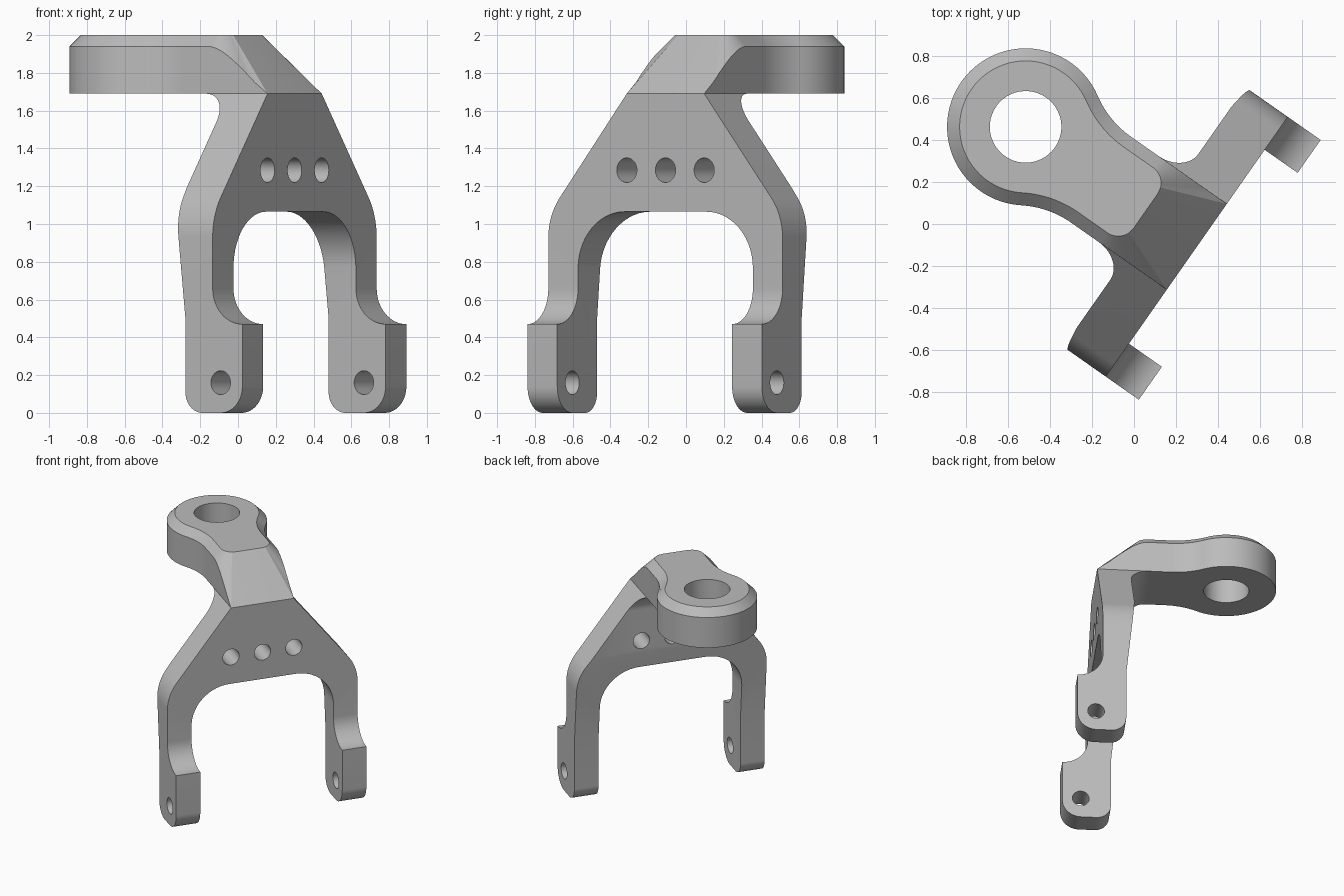
import bpy, bmesh
from math import radians, sin, cos, tan, atan2, hypot
from mathutils import Vector, Matrix

if "Cube" in bpy.data.objects:
    bpy.data.objects.remove(bpy.data.objects["Cube"])

grey = bpy.data.materials.new("plain_grey")
grey.use_nodes = True
grey.diffuse_color = (0.5, 0.5, 0.5, 1)
grey.node_tree.nodes["Principled BSDF"].inputs["Base Color"].default_value = (0.5, 0.5, 0.5, 1)

# The bracket is modelled square to its own axes, then turned on the spot
TURN = Matrix.Rotation(radians(55), 4, 'Z') @ Matrix.Translation((0.083, 0, 0))
SEAM, TOP = 1.69, 2.0


def make(name, bm):
    bmesh.ops.remove_doubles(bm, verts=bm.verts, dist=1e-5)
    bmesh.ops.recalc_face_normals(bm, faces=bm.faces)
    mesh = bpy.data.meshes.new(name)
    bm.to_mesh(mesh)
    bm.free()
    obj = bpy.data.objects.new(name, mesh)
    bpy.context.collection.objects.link(obj)
    mesh.materials.append(grey)
    return obj


def arc(cx, cy, r, a0, a1, n=16):
    steps = [radians(a0 + (a1 - a0) * i / n) for i in range(n + 1)]
    return [(cx + r * cos(a), cy + r * sin(a)) for a in steps]


def rounded(corners, n=14):
    """Polygon from (x, y, radius) corners with rounded corners."""
    out = []
    for i, (x, y, r) in enumerate(corners):
        p = Vector((x, y))
        if r == 0:
            out.append(p)
            continue
        a = (Vector(corners[i - 1][:2]) - p).normalized()
        b = (Vector(corners[(i + 1) % len(corners)][:2]) - p).normalized()
        half = a.angle(b) / 2
        centre = p + (a + b).normalized() * r / sin(half)
        start = p + a * r / tan(half) - centre
        end = p + b * r / tan(half) - centre
        turn = atan2(start.x * end.y - start.y * end.x, start.dot(end))
        for k in range(n + 1):
            out.append(centre + Matrix.Rotation(turn * k / n, 2) @ start)
    return out


def prism(name, points, place):
    """Extrude a profile; place(a, b, t) gives the 3D point, t from -1 to 1."""
    bm = bmesh.new()
    low = [bm.verts.new(place(a, b, -1)) for a, b in points]
    high = [bm.verts.new(place(a, b, 1)) for a, b in points]
    bm.faces.new(low)
    bm.faces.new(high)
    for i in range(len(low)):
        bm.faces.new((low[i - 1], low[i], high[i], high[i - 1]))
    return make(name, bm)


def across(a, b, t):
    return (t, a, b)


def through(a, b, t):
    return (a, t, b)


def combine(target, cutter, operation):
    cutter.hide_render = True
    mod = target.modifiers.new("cut", 'BOOLEAN')
    mod.operation, mod.solver, mod.object = operation, 'EXACT', cutter
    graph = bpy.context.evaluated_depsgraph_get()
    mesh = bpy.data.meshes.new_from_object(target.evaluated_get(graph))
    target.modifiers.clear()
    target.data = mesh
    bpy.data.objects.remove(cutter)


def drill(target, a, b, r, place):
    combine(target, prism("hole_cutter", arc(a, b, r, 0, 360, 48)[:-1], place), 'DIFFERENCE')


# Fork: side profile crossed with the arched front profile
side = rounded([(-0.5, 0, 0.14), (-0.132, 0, 0.11), (-0.132, 0.5, 0), (-0.06, 1.19, 0),
                (-0.06, SEAM, 0.15), (0.09, SEAM, 0), (-0.308, SEAM, 0),
                (-0.308, 0.47, 0.19), (-0.5, 0.47, 0)])
fork = prism("fork", side, across)
outer = [(0.757, -0.1, 0), (0.757, 1.046, 0.344), (0.203, 1.75, 0)]
inner = [(-0.565, -0.1, 0), (-0.565, 1.065, 0.3)]
front = outer + [(-x, z, r) for x, z, r in reversed(outer)]
front += inner + [(-x, z, r) for x, z, r in reversed(inner)]
combine(fork, prism("front_cutter", rounded(front), through), 'INTERSECT')

# Row of holes in the plate, and the pin hole through both feet
for x in (-0.25, 0, 0.25):
    drill(fork, x, 1.285, 0.065, through)
drill(fork, -0.36, 0.16, 0.063, across)

# Arm: rim and top outlines of one half, from the sloped front to the ring tip
WIDTH, FRONT, BEVEL = 0.25, -0.308, 0.06
RING_Y, RING_R, NECK_Y, NECK_R = 0.69, 0.375, 0.25, 0.46
cx, cy, cr = 0.10, 0.08, 0.09
rim, top = [], []
corner = atan2(FRONT - cy, WIDTH - cx)
angles = [radians(-90), corner] + [corner * (1 - i / 14) for i in range(1, 15)]
for a in angles:
    reach = (FRONT - cy) / sin(a) if a <= corner else (WIDTH - cx) / cos(a)
    z = SEAM if a <= corner else max(SEAM, TOP - (reach - cr))
    rim.append((cx + reach * cos(a), cy + reach * sin(a), z))
    top.append((cx + cr * cos(a), cy + cr * sin(a), TOP))
join = 180 - atan2(RING_Y - NECK_Y, WIDTH + NECK_R) * 180 / 3.14159265
for x, y, r, a0, a1, grow in ((WIDTH + NECK_R, NECK_Y, NECK_R, 180, join, BEVEL),
                              (0, RING_Y, RING_R, join - 180, 90, -BEVEL)):
    rim += [(*p, TOP - BEVEL) for p in arc(x, y, r, a0, a1, 24)]
    top += [(*p, TOP) for p in arc(x, y, r + grow, a0, a1, 24)]


def mirrored(half):
    return half + [(-x, y, z) for x, y, z in reversed(half[:-1])]


bm = bmesh.new()
base = [(x, y, SEAM) for x, y, z in rim]
loops = [[bm.verts.new(p) for p in mirrored(h)] for h in (base, rim, top)]
bm.faces.new(loops[0])
bm.faces.new(loops[2])
for lower, upper in zip(loops, loops[1:]):
    for i in range(len(lower)):
        bm.faces.new((lower[i - 1], lower[i], upper[i], upper[i - 1]))
arm = make("ring_arm", bm)
drill(arm, 0, RING_Y, 0.171, lambda a, b, t: (a, b, 1.85 + t))

# Smooth the curved walls, keep the edges crisp, and turn into place
for obj in (fork, arm):
    obj.matrix_world = TURN
    bpy.ops.object.select_all(action='DESELECT')
    obj.select_set(True)
    bpy.context.view_layer.objects.active = obj
    bpy.ops.object.shade_smooth_by_angle(angle=radians(25))
